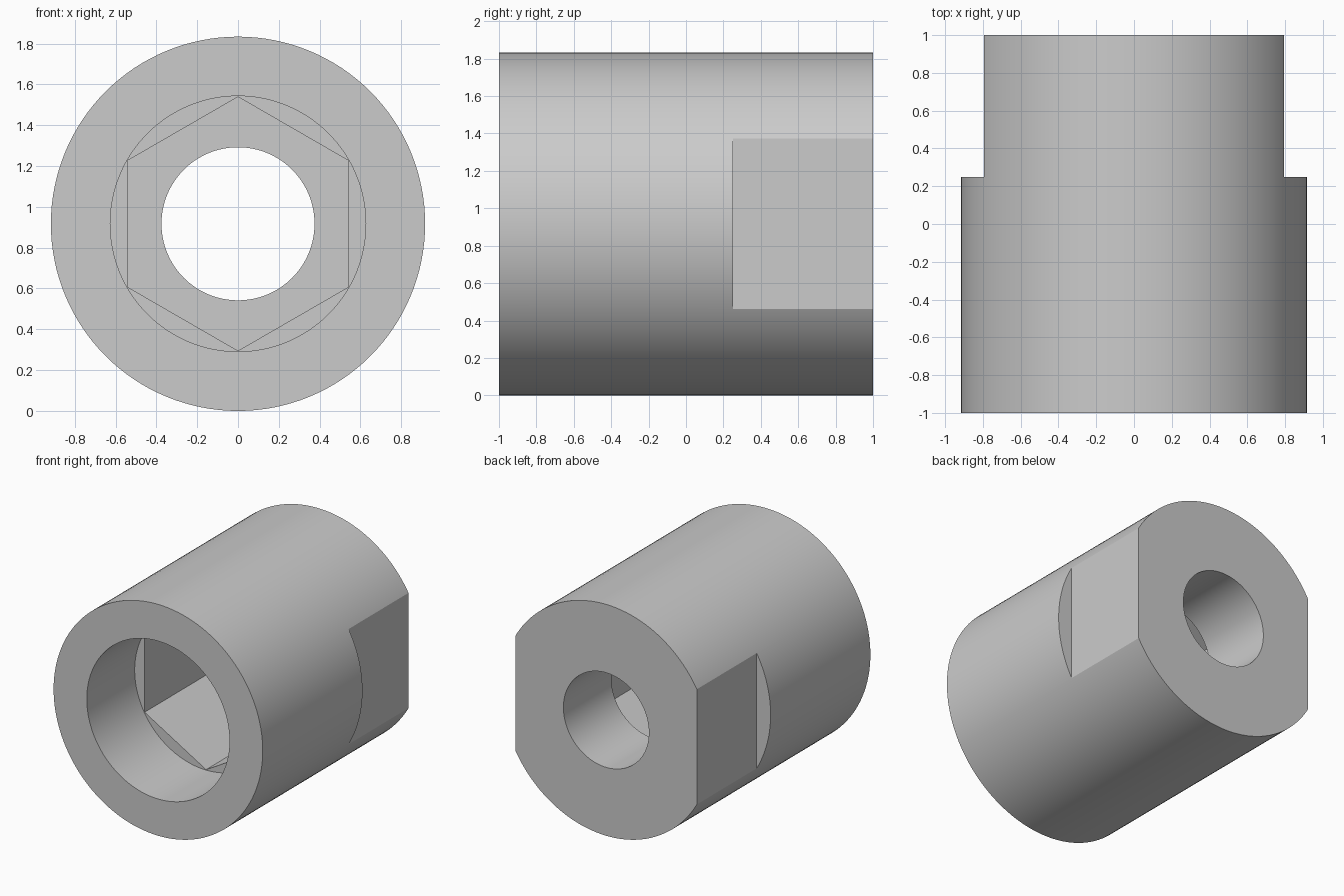
import bpy
from math import radians

if "Cube" in bpy.data.objects:
    bpy.data.objects.remove(bpy.data.objects["Cube"], do_unlink=True)

RADIUS = 0.917      # outer radius, also the height of the axis
FLAT_X = 0.795      # half distance across the wrench flats

grey = bpy.data.materials.new("plain grey")
grey.use_nodes = True
grey.diffuse_color = (0.6, 0.6, 0.6, 1)
grey.node_tree.nodes["Principled BSDF"].inputs["Base Color"].default_value = (0.6, 0.6, 0.6, 1)


def prism(name, radius, y0, y1, sides=128):
    """Cylinder or prism lying along y, with one corner straight up."""
    bpy.ops.mesh.primitive_cylinder_add(
        vertices=sides, radius=radius, depth=y1 - y0,
        location=(0, (y0 + y1) / 2, RADIUS), rotation=(radians(90), 0, 0))
    obj = bpy.context.object
    obj.name = name
    obj.data.materials.append(grey)
    return obj


def box(name, center, size):
    bpy.ops.mesh.primitive_cube_add(size=1, location=center)
    obj = bpy.context.object
    obj.name = name
    obj.scale = size
    obj.data.materials.append(grey)
    return obj


# Round sleeve body
sleeve = prism("socket_sleeve", RADIUS, -1, 1)

# Front counterbore, hexagonal socket, rear through hole
cutters = [
    prism("counterbore_cutter", 0.626, -1.2, -0.4),
    prism("hex_socket_cutter", 0.622, -0.6, 0.4, sides=6),
    prism("rear_hole_cutter", 0.375, 0.2, 1.2),
]

# Wrench flats on both sides of the rear end
for side, label in ((1, "left"), (-1, "right")):
    cutters.append(box(label + "_flat_cutter",
                       (side * (FLAT_X + 0.25), 0.75, RADIUS), (0.5, 1, 3)))

# Cut the body, then drop the cutters
bpy.ops.object.select_all(action="DESELECT")
sleeve.select_set(True)
bpy.context.view_layer.objects.active = sleeve
for cutter in cutters:
    cutter.hide_render = True
    mod = sleeve.modifiers.new(cutter.name, "BOOLEAN")
    mod.operation = "DIFFERENCE"
    mod.solver = "EXACT"
    mod.object = cutter
    bpy.ops.object.modifier_apply(modifier=mod.name)
for cutter in cutters:
    bpy.data.objects.remove(cutter, do_unlink=True)

# Smooth round walls, crisp edges
bpy.ops.object.shade_smooth_by_angle(angle=radians(20))
